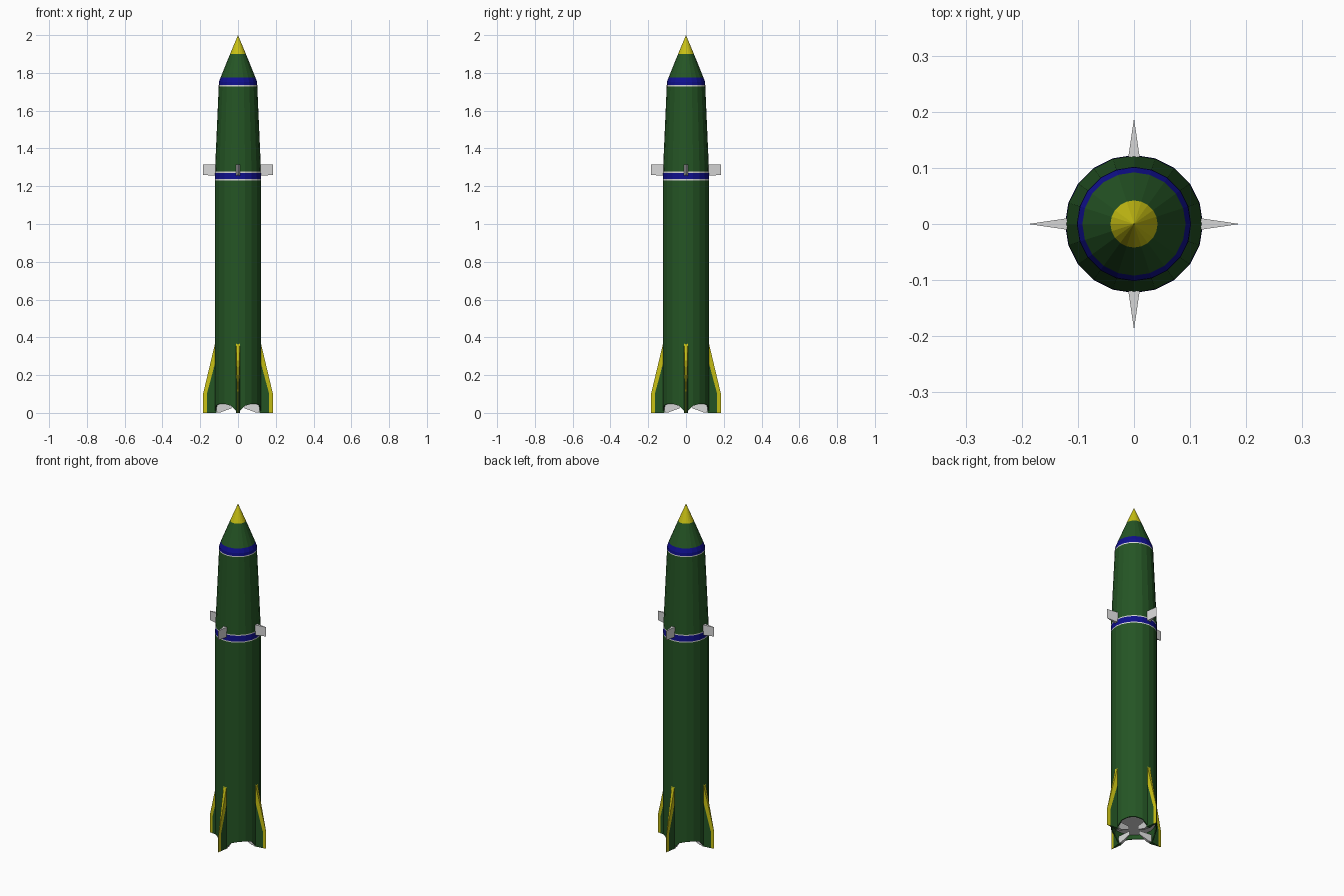
import bpy, bmesh, math

if "Cube" in bpy.data.objects:
    bpy.data.objects.remove(bpy.data.objects["Cube"])

SIDES = 20


def material(name, r, g, b):
    m = bpy.data.materials.new(name)
    m.diffuse_color = (r, g, b, 1)
    m.use_nodes = True
    m.node_tree.nodes["Principled BSDF"].inputs["Base Color"].default_value = m.diffuse_color
    return m


GREEN = material("dark_green", 0.018, 0.09, 0.018)
YELLOW = material("yellow", 0.58, 0.53, 0.007)
BLUE = material("navy_blue", 0.005, 0.005, 0.27)
WHITE = material("light_grey", 0.68, 0.68, 0.68)
MATS = [GREEN, YELLOW, BLUE, WHITE]


def finish(name, bm):
    bmesh.ops.recalc_face_normals(bm, faces=bm.faces[:])
    me = bpy.data.meshes.new(name)
    bm.to_mesh(me)
    bm.free()
    for m in MATS:
        me.materials.append(m)
    ob = bpy.data.objects.new(name, me)
    bpy.context.collection.objects.link(ob)
    return ob


def ring(bm, r, z):
    """One ring of vertices; z may be a height or a function of the index."""
    out = []
    for k in range(SIDES):
        a = 2 * math.pi * k / SIDES
        h = z(k) if callable(z) else z
        out.append(bm.verts.new((r * math.cos(a), r * math.sin(a), h)))
    return out


def scallop(k):
    # skirt reaches the ground at each fin and rises between them
    return (0.0, 0.038, 0.048, 0.048, 0.038)[k % 5]


# Body: (radius, height, colour of the strip up to the next ring)
profile = [
    (0.112, 0.07, 0), (0.117, scallop, 0), (0.123, scallop, 0),
    (0.123, 1.231, 3), (0.123, 1.237, 2), (0.122, 1.271, 3),
    (0.122, 1.277, 0), (0.102, 1.729, 3), (0.102, 1.735, 2),
    (0.101, 1.752, 2), (0.092, 1.776, 0), (0.042, 1.90, 1),
]
bm = bmesh.new()
rings = [ring(bm, r, z) for r, z, _ in profile]
for i in range(len(rings) - 1):
    for k in range(SIDES):
        n = (k + 1) % SIDES
        f = bm.faces.new((rings[i][k], rings[i][n], rings[i + 1][n], rings[i + 1][k]))
        f.material_index = profile[i][2]
tip = bm.verts.new((0, 0, 2.0))
for k in range(SIDES):
    bm.faces.new((rings[-1][k], rings[-1][(k + 1) % SIDES], tip)).material_index = 1
bm.faces.new(rings[0]).material_index = 3      # pale engine plate inside the skirt
finish("rocket_body", bm)


def plate(bm, outline, thickness, mat):
    """Solid plate in the radius/height plane, its half thickness set by radius."""
    left = [bm.verts.new((r, thickness(r), z)) for r, z in outline]
    right = [bm.verts.new((r, -thickness(r), z)) for r, z in outline]
    faces = [bm.faces.new(left), bm.faces.new(right[::-1])]
    for i in range(len(outline)):
        j = (i + 1) % len(outline)
        faces.append(bm.faces.new((left[i], right[i], right[j], left[j])))
    for f in faces:
        f.material_index = mat


def four_around(name, parts, thickness):
    for q in range(4):
        bm = bmesh.new()
        for outline, mat in parts:
            plate(bm, outline, thickness, mat)
        ob = finish(f"{name}_{q + 1}", bm)
        ob.rotation_euler.z = q * math.pi / 2


def wedge(r):
    return 0.0005 + 0.0095 * (0.185 - r) / 0.065


# Tail fins with a yellow leading edge
four_around("tail_fin", [
    ([(0.115, 0), (0.165, 0), (0.165, 0.10), (0.122, 0.26), (0.115, 0.26)], 0),
    ([(0.165, 0), (0.185, 0), (0.185, 0.10), (0.121, 0.37), (0.121, 0.264), (0.165, 0.10)], 1),
], wedge)

# Small wedge-shaped control fins at mid height
four_around("control_fin", [
    ([(0.115, 1.255), (0.185, 1.26), (0.185, 1.315), (0.115, 1.315)], 3),
], wedge)

# Steering vanes inside the tail skirt
four_around("exhaust_vane", [
    ([(0.116, 0.045), (0.112, 0.003), (0.095, 0.002), (0.035, 0.024), (0.035, 0.045)], 3),
], lambda r: 0.001 + 0.009 * (r - 0.035) / 0.08)
